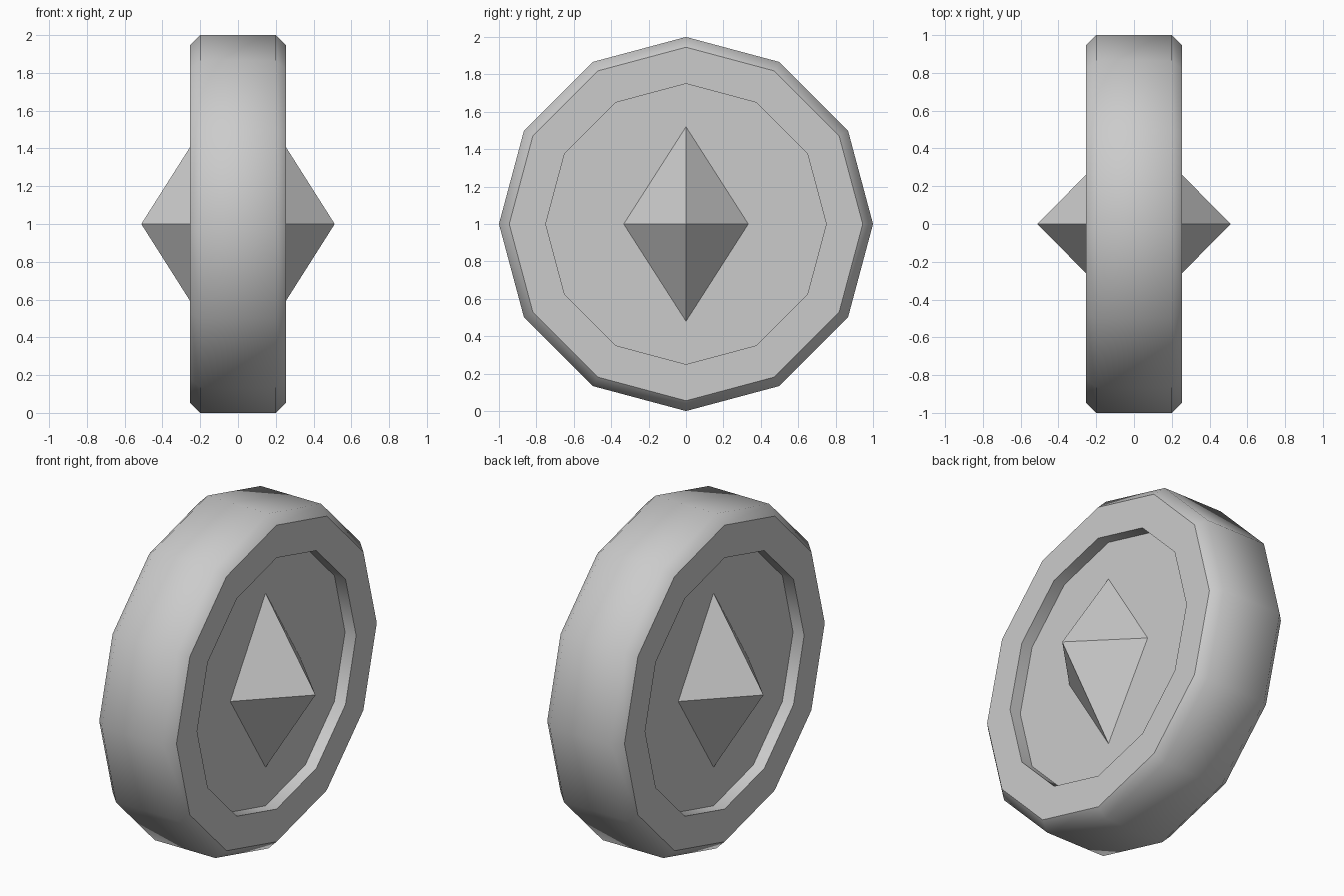
import bpy
import bmesh
import math

cube = bpy.data.objects.get("Cube")
if cube:
    bpy.data.objects.remove(cube, do_unlink=True)

SIDES = 12
FLOOR = 0.182
CENTRE = 1.0

grey = bpy.data.materials.new("stone_grey")
grey.use_nodes = True
colour = (0.6, 0.6, 0.6, 1)
grey.diffuse_color = colour
grey.node_tree.nodes["Principled BSDF"].inputs["Base Color"].default_value = colour


def make_object(name, bm):
    bmesh.ops.recalc_face_normals(bm, faces=bm.faces)
    mesh = bpy.data.meshes.new(name)
    bm.to_mesh(mesh)
    bm.free()
    obj = bpy.data.objects.new(name, mesh)
    mesh.materials.append(grey)
    bpy.context.collection.objects.link(obj)
    return obj


# Disc: half profile (x, radius), mirrored, swept round the x axis
half = [(FLOOR, 0.75), (0.255, 0.75), (0.255, 0.945), (0.2, 1.0)]
profile = half + [(-x, r) for x, r in reversed(half)]
bm = bmesh.new()
rings = []
for x, r in profile:
    angles = [2 * math.pi * i / SIDES for i in range(SIDES)]
    rings.append([bm.verts.new((x, r * math.sin(a), CENTRE + r * math.cos(a)))
                  for a in angles])
for a, b in zip(rings, rings[1:]):
    for i in range(SIDES):
        j = (i + 1) % SIDES
        bm.faces.new((a[i], a[j], b[j], b[i]))
# Recessed floors
bm.faces.new(rings[0])
bm.faces.new(rings[-1])
disc = make_object("disc", bm)
bpy.ops.object.select_all(action="DESELECT")
disc.select_set(True)
bpy.context.view_layer.objects.active = disc
bpy.ops.object.shade_smooth_by_angle(angle=math.radians(45))

# Faceted gem point standing on each recessed floor
for side, name in ((1, "left_gem_point"), (-1, "right_gem_point")):
    bm = bmesh.new()
    base = [bm.verts.new((side * FLOOR, y, CENTRE + z))
            for y, z in ((0.333, 0), (0, 0.52), (-0.333, 0), (0, -0.52))]
    tip = bm.verts.new((side * 0.512, 0, CENTRE))
    for i in range(4):
        bm.faces.new((base[i], base[(i + 1) % 4], tip))
    make_object(name, bm)
